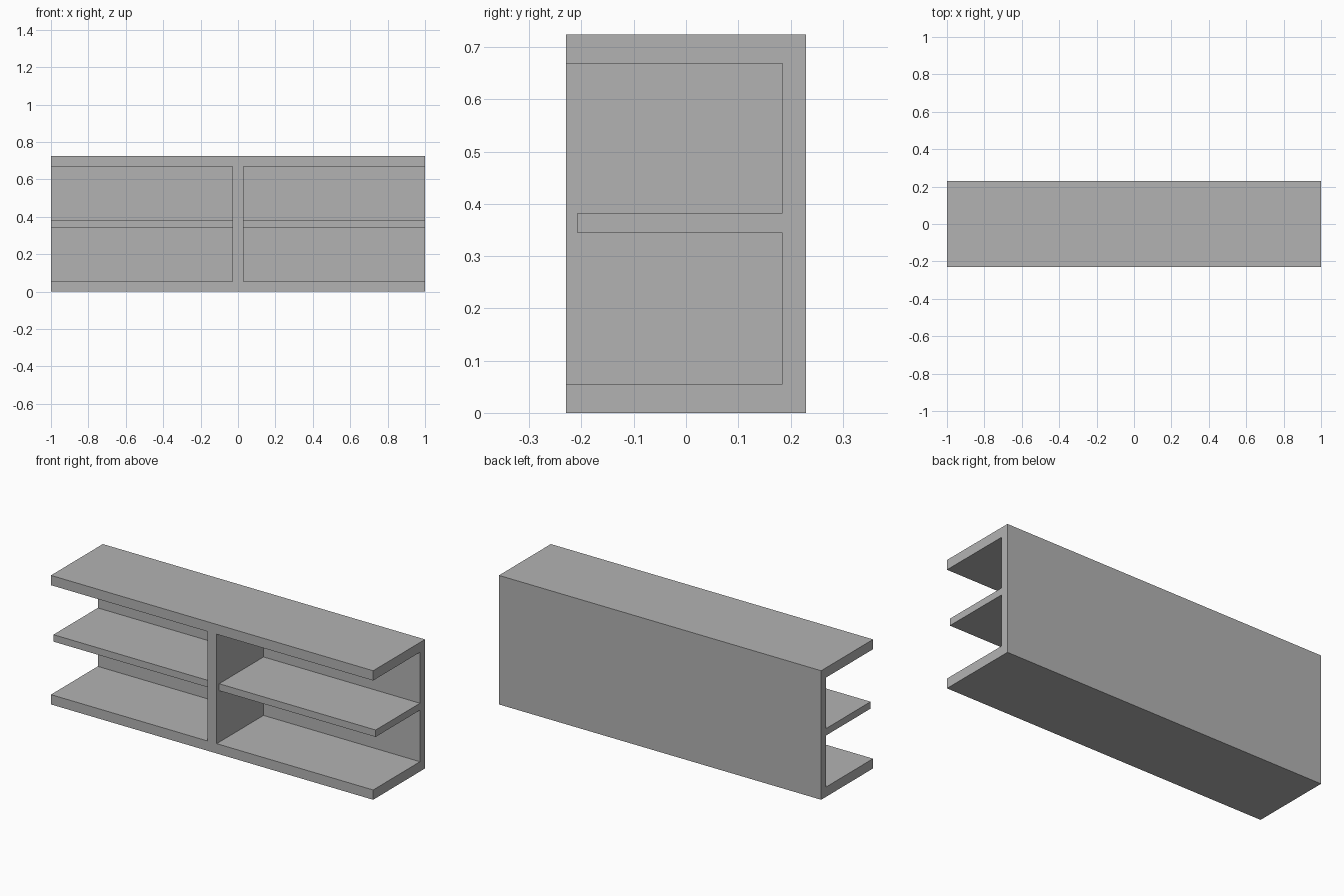
import bpy
import bmesh

cube = bpy.data.objects.get("Cube")
if cube:
    bpy.data.objects.remove(cube, do_unlink=True)

# Overall dimensions
HALF_L, HALF_D, HEIGHT = 1.0, 0.23, 0.724
BOARD, BACK = 0.055, 0.045
HALF_DIV = 0.029
SHELF_Z, SHELF_T, SHELF_FRONT = 0.344, 0.039, -0.208
inner_y = HALF_D - BACK
inner_top = HEIGHT - BOARD

grey = bpy.data.materials.new("plain grey")
grey.use_nodes = True
colour = (0.45, 0.45, 0.45, 1)
grey.diffuse_color = colour
grey.node_tree.nodes["Principled BSDF"].inputs["Base Color"].default_value = colour


def extrude_profile(name, profile, x0, x1):
    """Extrude a (y, z) outline along x."""
    bm = bmesh.new()
    face = bm.faces.new([bm.verts.new((x0, y, z)) for y, z in profile])
    result = bmesh.ops.extrude_face_region(bm, geom=[face])
    moved = [v for v in result["geom"] if isinstance(v, bmesh.types.BMVert)]
    bmesh.ops.translate(bm, verts=moved, vec=(x1 - x0, 0, 0))
    bmesh.ops.recalc_face_normals(bm, faces=bm.faces)
    mesh = bpy.data.meshes.new(name)
    bm.to_mesh(mesh)
    bm.free()
    mesh.materials.append(grey)
    obj = bpy.data.objects.new(name, mesh)
    bpy.context.collection.objects.link(obj)
    return obj


def rectangle(y0, y1, z0, z1):
    return [(y0, z0), (y1, z0), (y1, z1), (y0, z1)]


# Top, back and base as one C-shaped carcass with open ends
extrude_profile("carcass", [
    (-HALF_D, 0), (HALF_D, 0), (HALF_D, HEIGHT), (-HALF_D, HEIGHT),
    (-HALF_D, inner_top), (inner_y, inner_top), (inner_y, BOARD), (-HALF_D, BOARD),
], -HALF_L, HALF_L)

# Central upright, flush with the front
extrude_profile("divider", rectangle(-HALF_D, inner_y, BOARD, inner_top),
                -HALF_DIV, HALF_DIV)

# Thin shelves, slightly set back, either side of the upright
shelf = rectangle(SHELF_FRONT, inner_y, SHELF_Z, SHELF_Z + SHELF_T)
extrude_profile("right_shelf", shelf, -HALF_L, -HALF_DIV)
extrude_profile("left_shelf", shelf, HALF_DIV, HALF_L)
